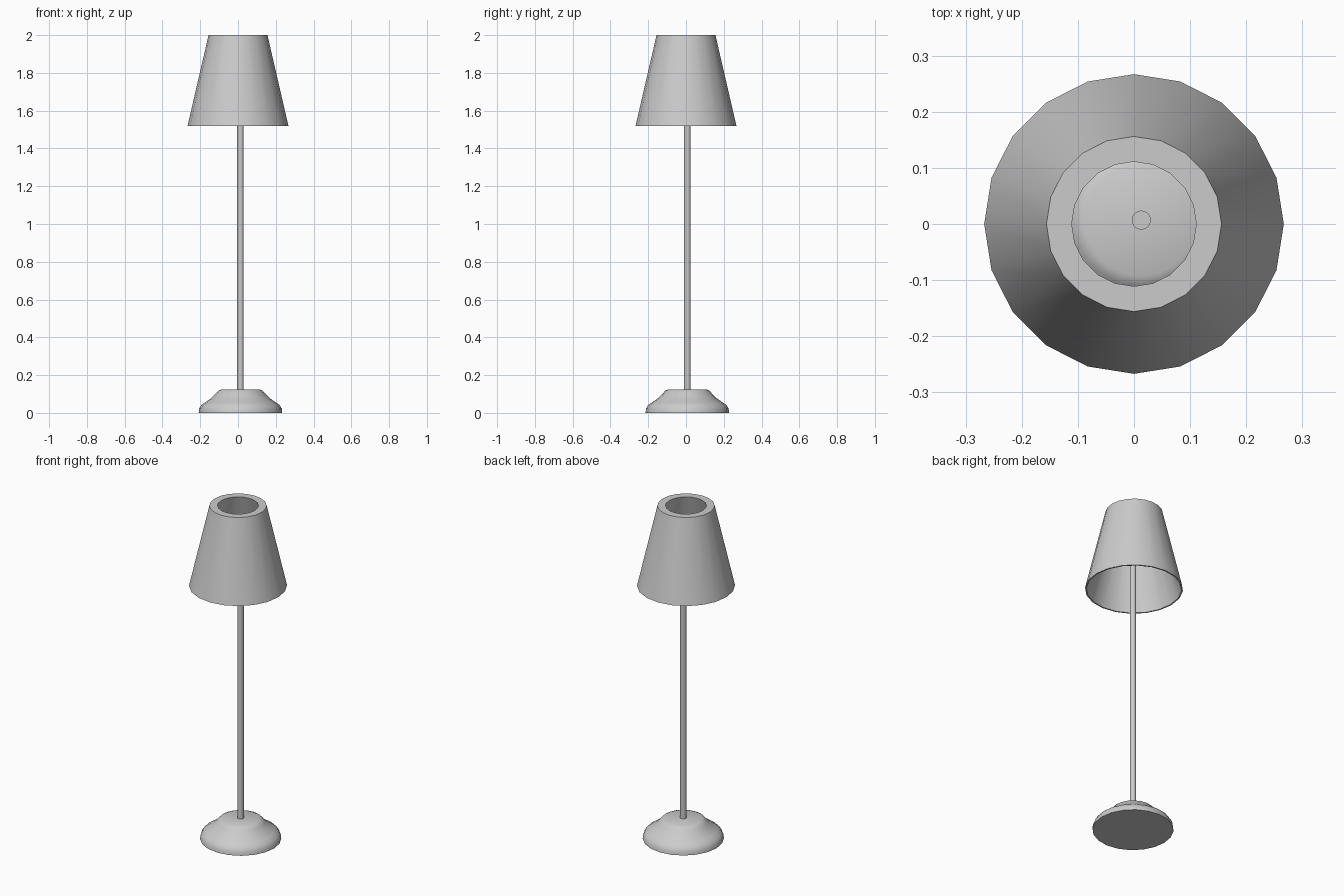
import bpy, math

if "Cube" in bpy.data.objects:
    bpy.data.objects.remove(bpy.data.objects["Cube"])

SIDES = 20


def lathe(name, profile, centre=(0, 0), closed=False, caps=False):
    """Spin a list of (radius, z) points about the vertical axis."""
    verts, faces = [], []
    for r, z in profile:
        for i in range(SIDES):
            a = 2 * math.pi * i / SIDES
            verts.append((r * math.cos(a), r * math.sin(a), z))
    n = len(profile)
    for k in range(n if closed else n - 1):
        a, b = k * SIDES, ((k + 1) % n) * SIDES
        for i in range(SIDES):
            j = (i + 1) % SIDES
            faces.append((a + i, a + j, b + j, b + i))
    if caps:
        faces.append(tuple(reversed(range(SIDES))))
        faces.append(tuple(range((n - 1) * SIDES, n * SIDES)))
    mesh = bpy.data.meshes.new(name)
    mesh.from_pydata(verts, [], faces)
    obj = bpy.data.objects.new(name, mesh)
    obj.location = (centre[0], centre[1], 0)
    bpy.context.collection.objects.link(obj)
    bpy.ops.object.select_all(action='DESELECT')
    obj.select_set(True)
    bpy.context.view_layer.objects.active = obj
    bpy.ops.object.shade_smooth_by_angle(angle=math.radians(40))
    return obj


STEM = (0.013, 0.007)  # stem and base sit slightly off the shade's axis

# Weighted base with a stepped, flared profile
lathe("base", [(0.221, 0), (0.219, 0.022), (0.207, 0.042), (0.185, 0.057),
               (0.155, 0.078), (0.130, 0.103), (0.118, 0.117), (0.100, 0.125)],
      STEM, caps=True)

# Thin stem reaching up into the shade
lathe("stem", [(0.017, 0.10), (0.017, 1.80)], STEM, caps=True)

# Shade: outer cone, flat top ring and inner wall
lathe("shade", [(0.267, 1.52), (0.156, 2.0), (0.111, 2.0), (0.259, 1.52)],
      closed=True)
